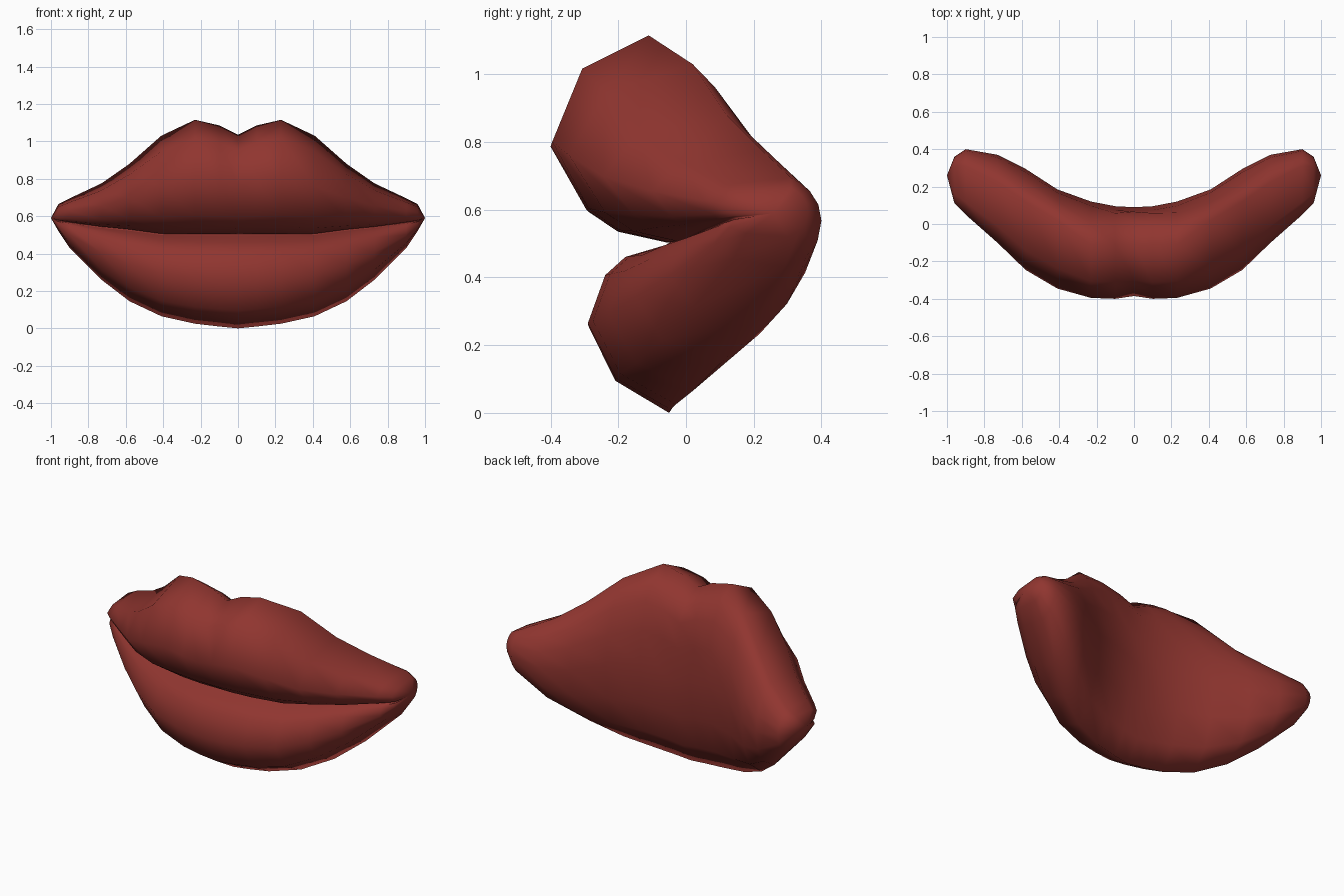
import bpy, bmesh

if "Cube" in bpy.data.objects:
    bpy.data.objects.remove(bpy.data.objects["Cube"])

# Sections from centre to corner:
# x, top y/z, upper front y, crease y/z, lower front y, bottom y/z, back y
SECTIONS = [
    (0.00, -0.11, 1.035, -0.385, -0.06, 0.50, -0.29, -0.05, 0.000, 0.09),
    (0.10, -0.11, 1.085, -0.40, -0.06, 0.50, -0.29, -0.045, 0.010, 0.095),
    (0.23, -0.11, 1.115, -0.395, -0.05, 0.50, -0.275, -0.03, 0.025, 0.12),
    (0.41, 0.02, 1.03, -0.345, -0.02, 0.502, -0.23, 0.02, 0.065, 0.185),
    (0.58, 0.12, 0.88, -0.245, 0.02, 0.525, -0.15, 0.10, 0.145, 0.295),
    (0.73, 0.225, 0.775, -0.10, 0.05, 0.54, -0.05, 0.19, 0.26, 0.37),
    (0.90, 0.31, 0.695, 0.05, 0.11, 0.565, 0.08, 0.29, 0.43, 0.40),
    (0.96, 0.31, 0.665, 0.11, 0.14, 0.575, 0.13, 0.30, 0.52, 0.36),
]
# (height fraction from crease, bulge fraction)
UPPER = [(0.84, 0.70), (0.49, 1.0), (0.17, 0.68), (0.065, 0.42)]
LOWER = [(0.08, 0.52), (0.19, 0.78), (0.48, 1.0), (0.81, 0.66)]


def profile(x, yt, zt, yu, yc, zc, yl, yb, zb, back):
    x = abs(x)
    pts = [(yt, zt)]
    for h, f in UPPER:
        base = yc + (yt - yc) * h
        pts.append((base + (yu - base) * f, zc + (zt - zc) * h))
    # pinched crease between the lips
    pts += [(yc, zc + 0.004), (yc + 0.025, zc + 0.012 * (1 - x)), (yc, zc - 0.004)]
    for h, f in LOWER:
        base = yc + (yb - yc) * h
        pts.append((base + (yl - base) * f, zc + (zb - zc) * h))
    pts.append((yb, zb))
    # back wall, bottom to top
    height = zt - zb
    for h, m in ((0.12, 0.6), (0.3, 0.9)):
        pts.append((yb + (back - yb) * m, zb + height * h))
    pts.append((back, zb + height * 0.52))
    for h, m in ((0.7, 0.9), (0.85, max(0.62, 0.88 - 0.6 * x)), (0.93, max(0.35, 0.6 - 0.5 * x))):
        pts.append((yt + (back - yt) * m, zb + height * h))
    return pts


# Loft both halves of the lips
bm = bmesh.new()
stations = [(-s[0],) + s[1:] for s in SECTIONS[:0:-1]] + SECTIONS
rings = [[bm.verts.new((s[0], y, z)) for y, z in profile(*s)] for s in stations]
n = len(rings[0])
for a, b in zip(rings, rings[1:]):
    for i in range(n):
        j = (i + 1) % n
        bm.faces.new((a[i], a[j], b[j], b[i]))

# Pointed mouth corners
for ring, x in ((rings[0], -1), (rings[-1], 1)):
    tip = bm.verts.new((x, 0.26, 0.59))
    for i in range(n):
        bm.faces.new((ring[i], ring[(i + 1) % n], tip))
bmesh.ops.recalc_face_normals(bm, faces=bm.faces[:])
for f in bm.faces:
    f.smooth = True

mesh = bpy.data.meshes.new("lips")
bm.to_mesh(mesh)
bm.free()
lips = bpy.data.objects.new("lips", mesh)
bpy.context.collection.objects.link(lips)

# Lip colour
mat = bpy.data.materials.new("lip_red")
mat.diffuse_color = (0.28, 0.036, 0.029, 1)
mat.use_nodes = True
mat.node_tree.nodes["Principled BSDF"].inputs["Base Color"].default_value = mat.diffuse_color
mesh.materials.append(mat)
